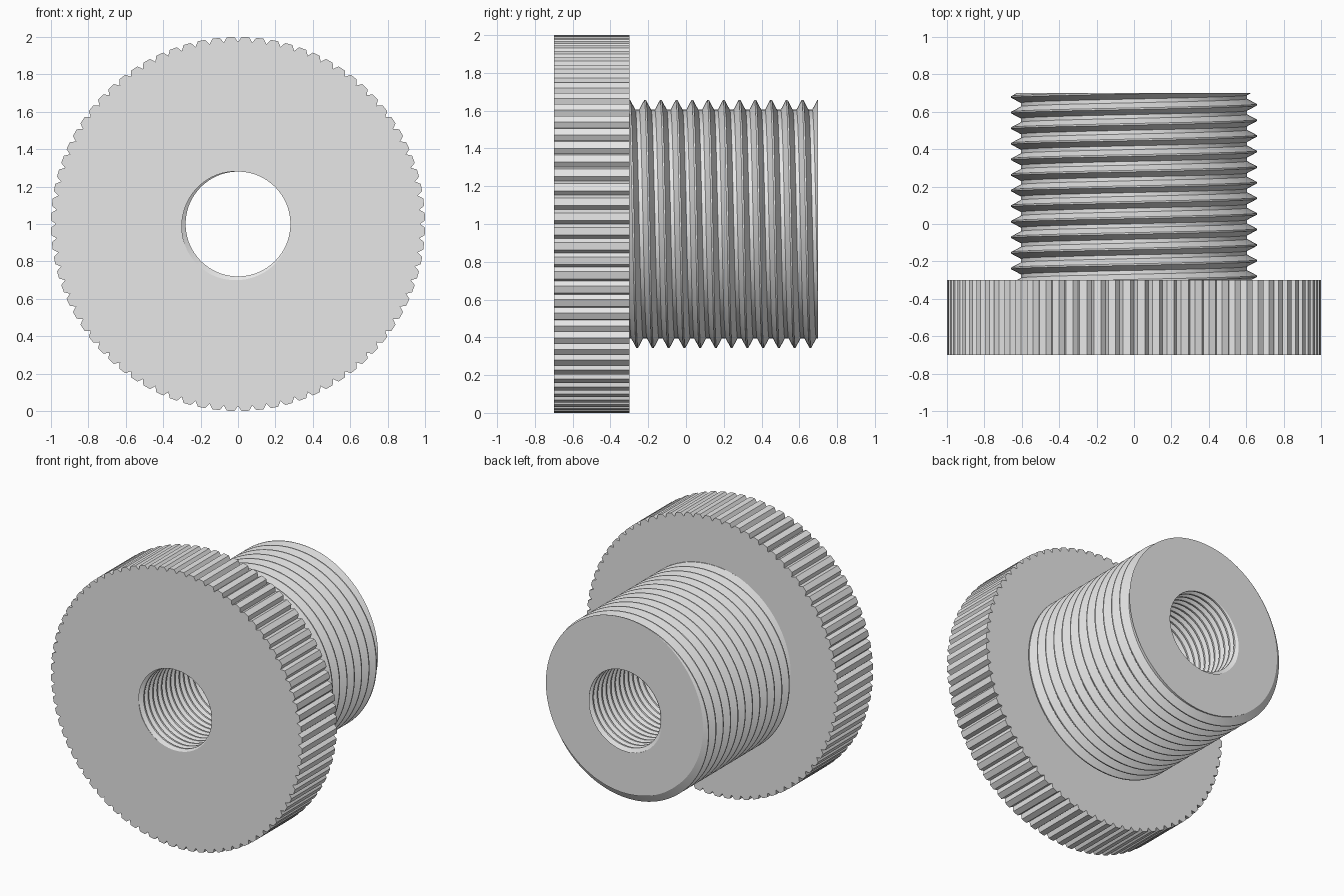
import bpy, bmesh
from math import sin, cos, tau, radians

if "Cube" in bpy.data.objects:
    bpy.data.objects.remove(bpy.data.objects["Cube"], do_unlink=True)

grey = bpy.data.materials.new("plain_grey")
grey.use_nodes = True
grey.diffuse_color = (0.8, 0.8, 0.8, 1)
grey.node_tree.nodes["Principled BSDF"].inputs["Base Color"].default_value = (0.8, 0.8, 0.8, 1)

FRONT, SHOULDER, BACK = -0.7, -0.3, 0.7
TEETH = 80
NOTCH = radians(1.1)      # half the angle of one rim notch
AXIS_Z = 1.0

# Angles around the axis: notch bottom and both notch edges for every tooth
columns = []
for t in range(TEETH):
    a = tau * t / TEETH
    columns += [(a, 0.973), (a + NOTCH, 1.0), (a + tau / TEETH - NOTCH, 1.0)]
columns.append((tau, 0.973))


class Thread:
    """Right-handed screw thread cut off square at both ends."""
    CREST, ROOT = 0.05, 0.38   # half crest and start of root, in pitches

    def __init__(self, start, end, turns, low, high, phase):
        self.start, self.end, self.turns = start, end, turns
        self.low, self.high, self.phase = low, high, phase
        self.pitch = (end - start) / turns

    def radius(self, y, angle):
        f = (y - self.start) / self.pitch - self.phase - angle / tau
        d = abs(f - round(f))
        k = (d - self.CREST) / (self.ROOT - self.CREST)
        return self.high + (self.low - self.high) * min(1, max(0, k))

    def points(self, angle):
        out = []
        for n in range(-2, self.turns + 3):
            for f in (-self.ROOT, -self.CREST, self.CREST, self.ROOT):
                y = self.start + self.pitch * (n + f + self.phase + angle / tau)
                y = min(self.end, max(self.start, y))
                out.append((self.radius(y, angle), y))
        return out


def loft(name, section):
    """Sweep a section, given as (radius, y) points, around the y axis."""
    bm = bmesh.new()
    grid = [[bm.verts.new((r * sin(a), y, AXIS_Z + r * cos(a))) for r, y in section(a, rim)]
            for a, rim in columns]
    for left, right in zip(grid, grid[1:]):
        for i in range(len(left) - 1):
            bm.faces.new((left[i], right[i], right[i + 1], left[i + 1]))
    bmesh.ops.remove_doubles(bm, verts=bm.verts[:], dist=0.00002)
    mesh = bpy.data.meshes.new(name)
    bm.to_mesh(mesh)
    bm.free()
    mesh.materials.append(grey)
    obj = bpy.data.objects.new(name, mesh)
    bpy.context.collection.objects.link(obj)
    bpy.ops.object.select_all(action='DESELECT')
    obj.select_set(True)
    bpy.context.view_layer.objects.active = obj
    bpy.ops.object.shade_smooth_by_angle(angle=radians(25))
    return obj


outer = Thread(SHOULDER, BACK, 12, 0.605, 0.657, 0)
inner = Thread(FRONT, BACK, 28, 0.28, 0.306, -0.625)

# Notched disc with its front face and shoulder
loft("knurled_head", lambda a, rim: [
    (inner.radius(FRONT, a), FRONT), (rim, FRONT),
    (rim, SHOULDER), (outer.radius(SHOULDER, a), SHOULDER)])

# Outer thread with its flat end face
loft("threaded_stud", lambda a, rim: outer.points(a) + [(inner.radius(BACK, a), BACK)])

# Threaded hole through the whole part
loft("threaded_bore", lambda a, rim: inner.points(a)[::-1])
